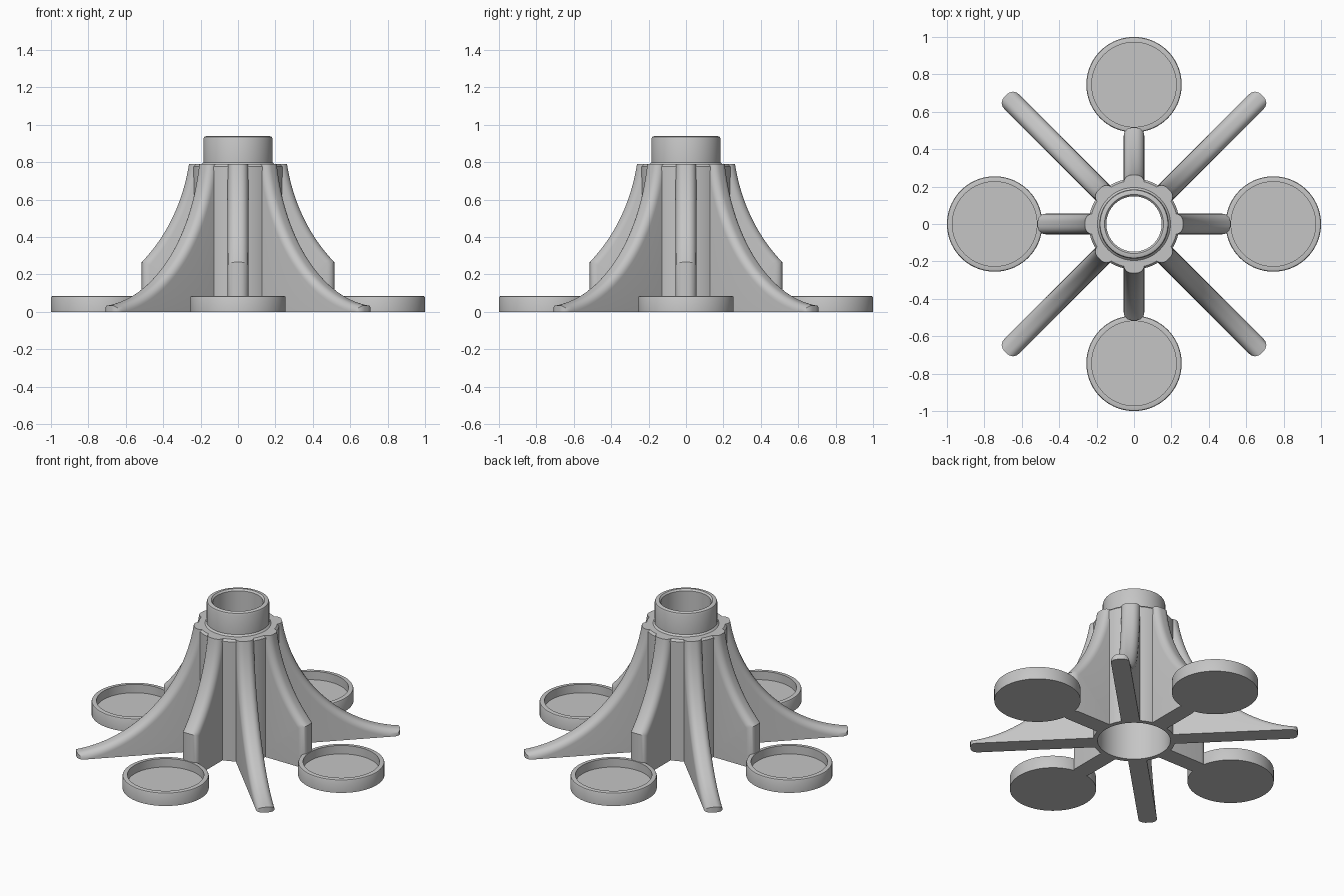
import bpy, bmesh
from math import sin, cos, asin, acos, pi

if "Cube" in bpy.data.objects:
    bpy.data.objects.remove(bpy.data.objects["Cube"], do_unlink=True)

grey = bpy.data.materials.new("plain grey")
grey.use_nodes = True
colour = (0.56, 0.56, 0.56, 1)
grey.diffuse_color = colour
grey.node_tree.nodes["Principled BSDF"].inputs["Base Color"].default_value = colour


def finish(name, bm, location=(0, 0, 0), turn=0):
    bmesh.ops.remove_doubles(bm, verts=bm.verts, dist=1e-5)
    bmesh.ops.recalc_face_normals(bm, faces=bm.faces)
    mesh = bpy.data.meshes.new(name)
    bm.to_mesh(mesh)
    bm.free()
    mesh.materials.append(grey)
    ob = bpy.data.objects.new(name, mesh)
    ob.location = location
    ob.rotation_euler.z = turn
    bpy.context.collection.objects.link(ob)
    bpy.ops.object.select_all(action="DESELECT")
    ob.select_set(True)
    bpy.context.view_layer.objects.active = ob
    bpy.ops.object.shade_smooth_by_angle(angle=pi / 6)
    return ob


def lathe(name, profile, location=(0, 0, 0), closed=False, steps=72):
    """Spin a (radius, height) profile around z."""
    bm = bmesh.new()
    verts = [bm.verts.new((r, 0, z)) for r, z in profile]
    pairs = list(zip(verts, verts[1:]))
    if closed:
        pairs.append((verts[-1], verts[0]))
    edges = [bm.edges.new(p) for p in pairs]
    bmesh.ops.spin(bm, geom=verts + edges, axis=(0, 0, 1), cent=(0, 0, 0),
                   angle=2 * pi, steps=steps)
    return finish(name, bm, location)


TOP = 0.79          # height where the fins and wide tube end
HALF = 0.055        # half thickness of a fin
ROUND = 0.042       # rounding of a fin's outer edges


def fin_outline(reach, inset, count=28):
    """Side outline: an elliptical sweep from the tube out to the reach."""
    a, b = 0.8 + inset, 0.92 + inset
    t0 = asin((0.95 - TOP) / b)
    t1 = acos((1.05 - reach + inset) / a)
    pts = [(0.218, 0), (0.218, TOP)]
    for i in range(count + 1):
        t = t0 + (t1 - t0) * i / count
        pts.append((1.05 - a * cos(t), max(0.95 - b * sin(t), 0.003)))
    pts.append((pts[-1][0], 0))
    return pts


def fin(name, reach, turn, arc=6):
    """Loft the outline across the thickness, pulled in at both sides."""
    layers = []
    for i in range(arc + 1):
        a = pi / 2 * i / arc
        layers.append((HALF - ROUND * (1 - cos(a)), ROUND * (1 - sin(a))))
    layers = [(-y, d) for y, d in layers] + layers[::-1]
    bm = bmesh.new()
    loops = [[bm.verts.new((r, y, z)) for r, z in fin_outline(reach, d)]
             for y, d in layers]
    n = len(loops[0])
    for low, high in zip(loops, loops[1:]):
        for i in range(n):
            j = (i + 1) % n
            bm.faces.new((low[i], low[j], high[j], high[i]))
    bm.faces.new(loops[0])
    bm.faces.new(loops[-1])
    return finish(name, bm, turn=turn)


# Hollow central tube with a narrower collar on top
lathe("central_tube", [
    (0.215, 0), (0.243, 0), (0.243, 0.777), (0.232, TOP), (0.195, TOP),
    (0.185, 0.8), (0.185, 0.925), (0.181, 0.936), (0.17, 0.94),
    (0.158, 0.94), (0.148, 0.93), (0.148, 0.75), (0.215, 0.75)], closed=True)

# Shallow cup, open at the top
cup = [(0, 0), (0.255, 0), (0.255, 0.077), (0.252, 0.083), (0.246, 0.085),
       (0.226, 0.085), (0.226, 0.03), (0, 0.03)]

# Short fins carry the cups, long fins stand between them
sides = ["left", "back", "right", "front"]
corners = ["back_left", "back_right", "front_right", "front_left"]
for k in range(4):
    turn = k * pi / 2
    fin(sides[k] + "_short_fin", 0.515, turn)
    fin(corners[k] + "_long_fin", 0.97, turn + pi / 4)
    lathe(sides[k] + "_cup", cup, (0.745 * cos(turn), 0.745 * sin(turn), 0))
